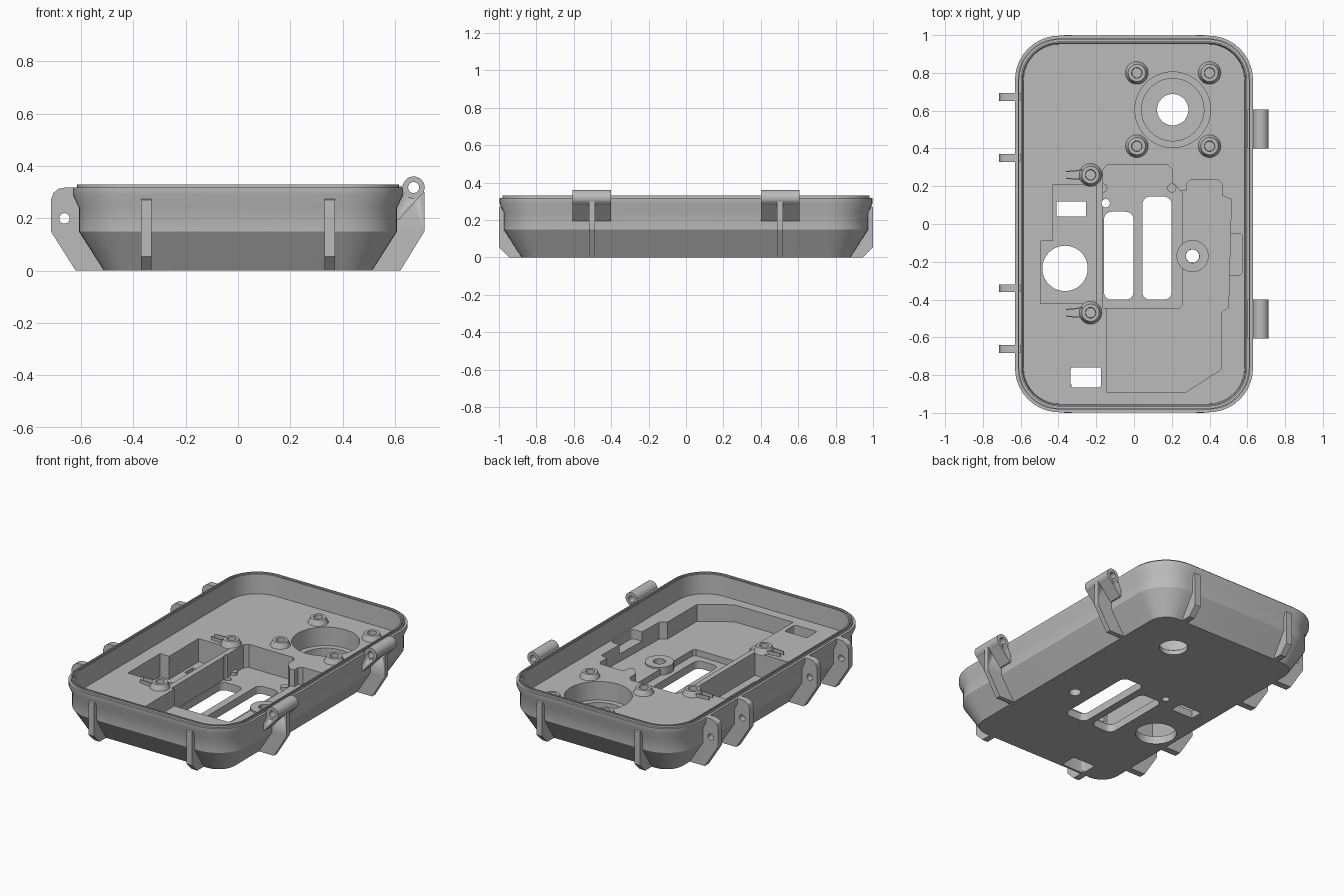
import bpy, bmesh, math

cube = bpy.data.objects.get("Cube")
if cube:
    bpy.data.objects.remove(cube, do_unlink=True)

GREY = (0.5, 0.5, 0.5, 1)
mat = bpy.data.materials.new("plain grey")
mat.use_nodes = True
mat.diffuse_color = GREY
mat.node_tree.nodes["Principled BSDF"].inputs["Base Color"].default_value = GREY

FLOOR = 0.2      # inner deck height
TOP = 0.26       # cutters end above the deck


def rounded(hx, hy, r, cx=0, cy=0, n=8):
    """Outline of a rounded rectangle."""
    pts = []
    for k, (sx, sy) in enumerate([(1, 1), (-1, 1), (-1, -1), (1, -1)]):
        for i in range(n + 1):
            a = math.pi / 2 * (k + i / n)
            pts.append((cx + sx * (hx - r) + r * math.cos(a),
                        cy + sy * (hy - r) + r * math.sin(a)))
    return pts


def box(x0, x1, y0, y1):
    return [(x0, y0), (x1, y0), (x1, y1), (x0, y1)]


def circle(cx, cy, r, n=40):
    return [(cx + r * math.cos(2 * math.pi * i / n),
             cy + r * math.sin(2 * math.pi * i / n)) for i in range(n)]


def smooth(ob):
    bpy.ops.object.select_all(action="DESELECT")
    ob.select_set(True)
    bpy.context.view_layer.objects.active = ob
    bpy.ops.object.shade_smooth_by_angle(angle=math.radians(28))


def loft(name, rings, cap=True):
    """Skin a list of equal rings; cap the ends or join last to first."""
    bm = bmesh.new()
    loops = [[bm.verts.new(p) for p in ring] for ring in rings]
    pairs = list(zip(loops, loops[1:]))
    if cap:
        bm.faces.new(loops[0])
        bm.faces.new(loops[-1])
    else:
        pairs.append((loops[-1], loops[0]))
    for a, b in pairs:
        for i in range(len(a)):
            j = (i + 1) % len(a)
            bm.faces.new((a[i], a[j], b[j], b[i]))
    bmesh.ops.recalc_face_normals(bm, faces=bm.faces)
    me = bpy.data.meshes.new(name)
    bm.to_mesh(me)
    bm.free()
    me.materials.append(mat)
    ob = bpy.data.objects.new(name, me)
    bpy.context.collection.objects.link(ob)
    smooth(ob)
    return ob


def prism(name, pts, lo, hi, axis="z"):
    """Extrude an outline along one axis."""
    place = {"x": lambda u, v, w: (w, u, v),
             "y": lambda u, v, w: (u, w, v),
             "z": lambda u, v, w: (u, v, w)}[axis]
    return loft(name, [[place(u, v, w) for u, v in pts] for w in (lo, hi)])


def tube(name, profile, centre, axis="z", n=32):
    """Revolve a closed (radius, height) profile."""
    rings = []
    for r, h in profile:
        ring = circle(0, 0, r, n)
        rings.append([(u, v, h) if axis == "z" else (u, h, v) for u, v in ring])
    ob = loft(name, rings, cap=False)
    ob.location = centre
    return ob


def cut(ob, pts, lo, hi, axis="z"):
    """Subtract a prism from an object."""
    cutter = prism("cutter", pts, lo, hi, axis)
    cutter.hide_render = True
    mod = ob.modifiers.new("cut", "BOOLEAN")
    mod.operation = "DIFFERENCE"
    mod.solver = "EXACT"
    mod.object = cutter
    bpy.ops.object.select_all(action="DESELECT")
    ob.select_set(True)
    bpy.context.view_layer.objects.active = ob
    bpy.ops.object.modifier_apply(modifier=mod.name)
    bpy.data.objects.remove(cutter, do_unlink=True)


# Shell: (inset, height) from the underside, over the grooved rim, to the deck
wall = [(.118, 0), (.022, .15), (.022, .24), (0, .288), (0, .317), (.015, .317),
        (.015, .33), (.022, .33), (.022, .305), (.031, .305), (.031, .326),
        (.039, .326), (.045, FLOOR)]
shell = loft("case_shell", [[(x, y, z) for x, y in rounded(.63 - d, .997 - d, .235 - d, n=10)]
                            for d, z in wall])

# Large pockets sunk into the deck
left_pocket = [(-.43, .21), (-.2, .21), (-.2, -.42), (-.495, -.42), (-.495, -.09), (-.43, -.09)]
side_pocket = [(-.145, -.44), (-.145, -.89), (.275, -.89), (.46, -.77), (.46, -.47),
               (.5, -.44), (.515, .13), (.465, .15), (.465, .215), (.445, .235),
               (.3, .235), (.28, .215), (.28, .18), (.23, .17), (.23, -.44)]
cut(shell, left_pocket, .05, TOP)
cut(shell, side_pocket, .09, TOP)
mid_pocket = [(-.165, -.445), (.24, -.445), (.255, -.43), (.255, .165), (.2, .225),
              (.2, .29), (.175, .315), (-.14, .315), (-.165, .29)]
cut(shell, mid_pocket, .05, TOP)
cut(shell, rounded(.06, .11, .02, .515, -.16, 4), .14, TOP)

# Round stepped well and openings through the underside
for r, z in [(.2, .08), (.165, .03), (.083, -.1)]:
    cut(shell, circle(.205, .605, r, 64), z, TOP)
openings = [rounded(.078, .233, .04, -.081, -.168), rounded(.077, .273, .04, .122, -.128),
            box(-.41, -.255, .04, .12), circle(-.365, -.235, .12, 56),
            rounded(.08, .053, .012, -.255, -.812, 4),
            circle(.31, -.17, .035), circle(-.15, .11, .022)]
for outline in openings:
    cut(shell, outline, -.1, TOP)
smooth(shell)

# Post around the button hole and small locating studs
tube("button_post", [(.085, .045), (.085, .1), (.036, .1), (.036, .045)], (.31, -.17, 0))
for x in (-.165, .2):
    prism("locating_stud", circle(x, .19, .024, 20), .045, .07)

# Screw bosses with hexagonal-style sockets
boss = [(.062, FLOOR - .005), (.058, FLOOR + .006), (.046, FLOOR + .034),
        (.028, FLOOR + .034), (.026, FLOOR - .005)]
for x, y in [(.015, .8), (.4, .8), (.015, .412), (.4, .412), (-.23, .26), (-.23, -.47)]:
    tube("screw_boss", boss, (x, y, 0), n=24)
for y in (.26, -.47):
    for s in (-1, 1):
        arm = [(-.36, y + s * .015), (-.27, y + s * .022),
               (-.27, y + s * .03), (-.36, y + s * .02)]
        prism("boss_arm", arm, FLOOR - .01, FLOOR + .022)

# Hinges on the left side
hinge_rib = [(.49, 0), (.62, 0), (.712, .15), (.712, .3), (.61, .3), (.6, .15)]
gusset = [(.6, .195), (.615, .195), (.708, .298), (.65, .3), (.635, .328), (.6, .315)]
for s in (-1, 1):
    tube("hinge_barrel", [(.042, -.103), (.042, .103), (.021, .103), (.021, -.103)],
         (.671, s * .503, .318), "y")
    block = prism("hinge_gusset", gusset, s * .503 - .103, s * .503 + .103, "y")
    rib = prism("hinge_rib", hinge_rib, s * .503 - .016, s * .503 + .016, "y")
    for part in (block, rib):
        cut(part, circle(.671, .318, .03), -2, 2, "y")

# Latch lugs on the right side
lug = [(-.49, 0), (-.62, 0), (-.715, .15), (-.715, .27), (-.705, .297), (-.685, .313),
       (-.665, .317), (-.6, .317), (-.6, .15)]
for y in (.672, .35, -.34, -.662):
    ob = prism("latch_lug", lug, y - .021, y + .021, "y")
    cut(ob, circle(-.663, .2, .02, 24), -2, 2, "y")
    smooth(ob)

# Feet ribs on both ends
for s in (-1, 1):
    foot = [(s * y, z) for y, z in [(.85, 0), (.945, 0), (1, .055), (1, .27), (.965, .285), (.96, .15)]]
    for x in (-.35, .35):
        prism("end_rib", foot, x - .02, x + .02, "x")
